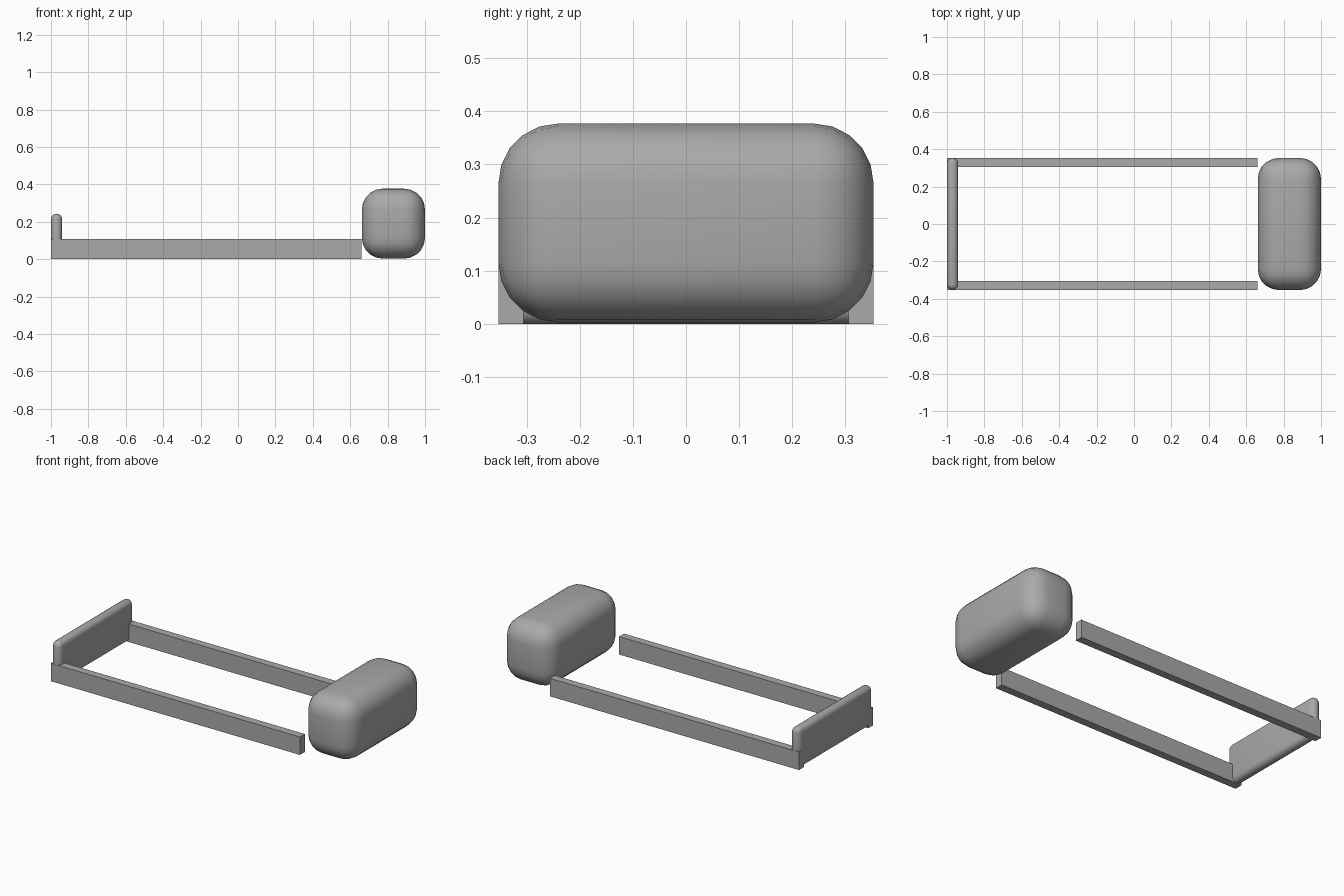
import bpy

old = bpy.data.objects.get("Cube")
if old:
    bpy.data.objects.remove(old, do_unlink=True)

grey = bpy.data.materials.new("plain grey")
grey.use_nodes = True
colour = (0.4, 0.4, 0.4, 1)
grey.diffuse_color = colour
grey.node_tree.nodes["Principled BSDF"].inputs["Base Color"].default_value = colour


def block(name, low, high, radius=0, segments=4):
    """Box between two corners, with optional rounded edges."""
    centre = [(a + b) / 2 for a, b in zip(low, high)]
    bpy.ops.mesh.primitive_cube_add(size=1, location=centre)
    ob = bpy.context.object
    ob.name = name
    ob.scale = [b - a for a, b in zip(low, high)]
    bpy.ops.object.transform_apply(location=False, rotation=False, scale=True)
    ob.data.materials.append(grey)
    if radius:
        mod = ob.modifiers.new("rounding", "BEVEL")
        mod.width = radius
        mod.segments = segments
        mod.limit_method = "NONE"
        bpy.ops.object.modifier_apply(modifier=mod.name)
        bpy.ops.object.shade_smooth_by_angle()
    return ob


# Side rails
block("front_rail", (-1, -0.353, 0), (0.66, -0.306, 0.108))
block("back_rail", (-1, 0.306, 0), (0.66, 0.353, 0.108))

# Thin rounded end board
block("end_board", (-1, -0.353, 0), (-0.94, 0.353, 0.243), 0.0295)

# Large rounded bolster at the other end
block("bolster", (0.662, -0.353, 0.003), (1, 0.353, 0.377), 0.112, 5)
